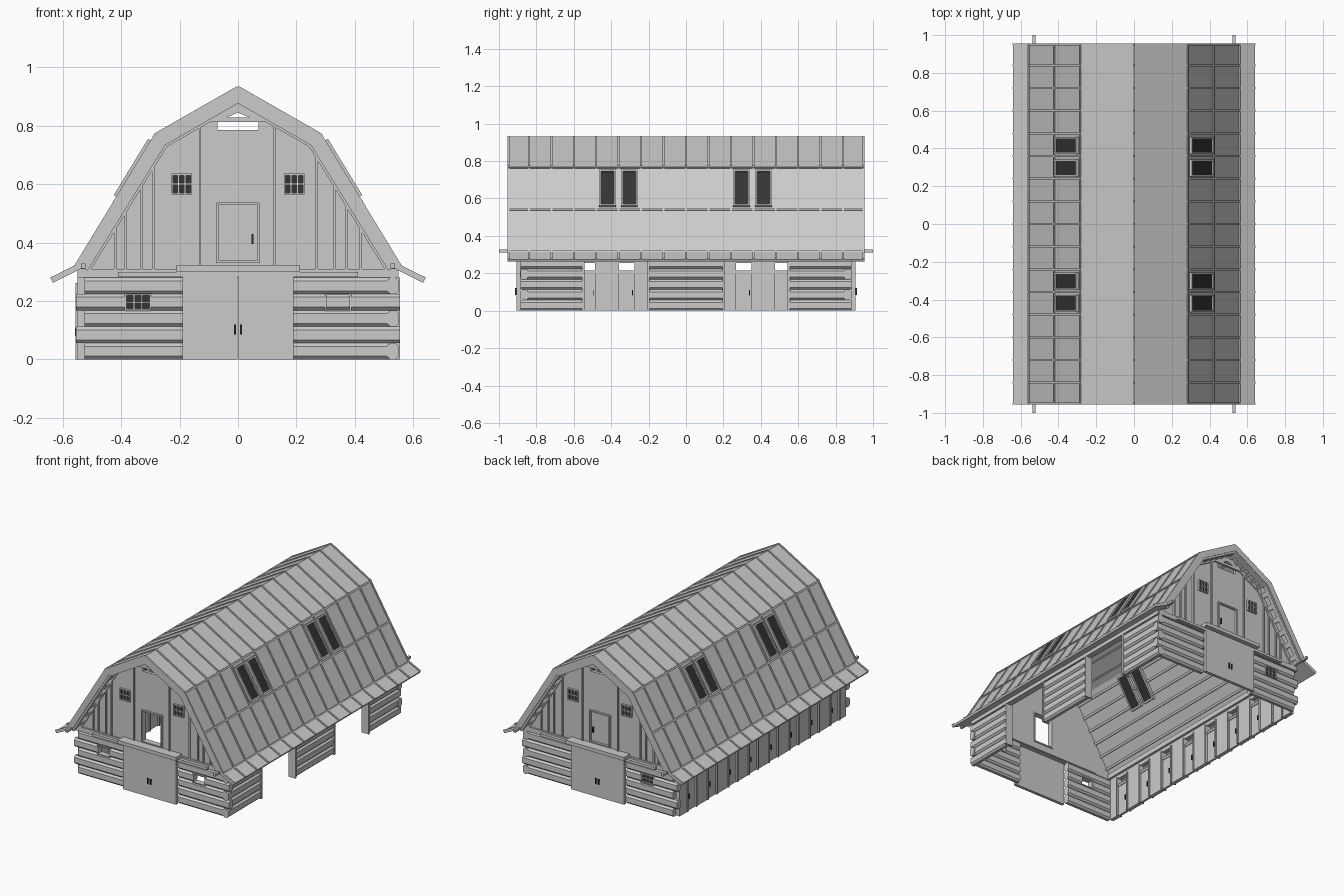
import bpy, bmesh
from mathutils import Vector

if "Cube" in bpy.data.objects:
    bpy.data.objects.remove(bpy.data.objects["Cube"], do_unlink=True)


def material(name, value):
    m = bpy.data.materials.new(name)
    m.use_nodes = True
    color = (value, value, value, 1)
    m.diffuse_color = color
    bsdf = m.node_tree.nodes["Principled BSDF"]
    bsdf.inputs["Base Color"].default_value = color
    bsdf.inputs["Roughness"].default_value = 0.8
    return m


GREY = material("weathered grey", 0.6)
DARK = material("dark glass", 0.035)


def make(name, prisms, mat=GREY):
    """One object from prisms: (axis, outline, low, high)."""
    bm = bmesh.new()
    for axis, outline, lo, hi in prisms:
        rings = []
        for d in (lo, hi):
            co = [(d, a, b) if axis == "x" else (a, d, b) for a, b in outline]
            rings.append([bm.verts.new(c) for c in co])
        n = len(outline)
        bm.faces.new(rings[0])
        bm.faces.new(rings[1])
        for i in range(n):
            j = (i + 1) % n
            bm.faces.new((rings[0][i], rings[0][j], rings[1][j], rings[1][i]))
    bmesh.ops.recalc_face_normals(bm, faces=bm.faces)
    me = bpy.data.meshes.new(name)
    bm.to_mesh(me)
    bm.free()
    me.materials.append(mat)
    ob = bpy.data.objects.new(name, me)
    bpy.context.collection.objects.link(ob)
    return ob


def box(x0, x1, y0, y1, z0, z1):
    return ("y", [(x0, z0), (x1, z0), (x1, z1), (x0, z1)], y0, y1)


def strip(a, b, low, high, y0, y1, s=1):
    """Slab along a roof line, offset along its outward normal."""
    a, b = Vector(a), Vector(b)
    d = (b - a).normalized()
    n = Vector((-d.y, d.x))
    pts = [a + n * low, b + n * low, b + n * high, a + n * high]
    return ("y", [(p.x * s, p.y) for p in pts], y0, y1)


def log(axis, centre, z, lo, hi):
    h, t, c = 0.056, 0.02, 0.011
    pts = [(-t + c, 0), (t - c, 0), (t, c), (t, h - c),
           (t - c, h), (-t + c, h), (-t, h - c), (-t, c)]
    return (axis, [(centre + p, z + q) for p, q in pts], lo, hi)


def window(name, x0, x1, z0, z1, y, e):
    """Three by two panes in a frame."""
    make(name + "_glass", [box(x0, x1, y - 0.004, y + 0.004, z0, z1)], DARK)
    bars, w, d = [], 0.003, 0.012
    for i in range(4):
        x = x0 + (x1 - x0) * i / 3
        bars.append(box(x - w, x + w, y - d, y + d, z0, z1))
    for i in range(3):
        z = z0 + (z1 - z0) * i / 2
        bars.append(box(x0 - w, x1 + w, y - d, y + d, z - w, z + w))
    make(name + "_bars", bars)


RIDGE, KNEE, EAVE, SKIRT = (0, 0.93), (0.28, 0.77), (0.56, 0.31), (0.64, 0.275)
IN_RIDGE, IN_KNEE, IN_EAVE = (0, 0.89), (0.258, 0.742), (0.525, 0.31)
END = 0.955
SIDES = (-1, 1)


def along(a, b, t):
    return Vector(a).lerp(Vector(b), t)


def roof_under(x):
    x = abs(x)
    a, b = (IN_RIDGE, IN_KNEE) if x < IN_KNEE[0] else (IN_KNEE, IN_EAVE)
    return a[1] + (b[1] - a[1]) * (x - a[0]) / (b[0] - a[0])


# Roof shell, eave skirts, seams and purlins
shell, skirts, seams, purlins, plates = [], [], [], [], []
for s in SIDES:
    for quad in ((RIDGE, KNEE, IN_KNEE, IN_RIDGE), (KNEE, EAVE, IN_EAVE, IN_KNEE)):
        shell.append(("y", [(x * s, z) for x, z in quad], -END, END))
    skirts.append(strip((0.545, 0.322), SKIRT, -0.014, 0, -END, END, s))
    for a, b in ((RIDGE, KNEE), (KNEE, EAVE), ((0.545, 0.322), SKIRT)):
        for k in range(-7, 8):
            y = k * 0.12
            seams.append(strip(a, b, -0.004, 0.006, y - 0.005, y + 0.005, s))
        for y in (-END + 0.005, END - 0.005):
            seams.append(strip(a, b, -0.004, 0.006, y - 0.005, y + 0.005, s))
    for t in (0, 0.49, 0.98):
        seams.append(strip(along(KNEE, EAVE, t), along(KNEE, EAVE, t + 0.02),
                           -0.004, 0.007, -END, END, s))
    for a, b, count in ((IN_RIDGE, IN_KNEE, 3), (IN_KNEE, IN_EAVE, 6)):
        for k in range(count):
            t = (k + 0.5) / count
            purlins.append(strip(along(a, b, t - 0.015), along(a, b, t + 0.015),
                                 -0.01, 0.004, -0.86, 0.86, s))
    plates.append(box(s * 0.53 - 0.008, s * 0.53 + 0.008, -1, 1, 0.312, 0.328))
    plates.append(box(s * 0.53 - 0.02, s * 0.53 + 0.02, -0.88, 0.88, 0.28, 0.312))
make("roof_shell", shell)
make("eave_skirts", skirts)
make("roof_seams", seams)
make("roof_purlins", purlins)
make("wall_plates", plates)

# Skylights in the steep slopes
glass, frames = [], []
for s in SIDES:
    for y in (-0.42, -0.303, 0.297, 0.415):
        a, b = along(KNEE, EAVE, 0.06), along(KNEE, EAVE, 0.46)
        glass.append(strip(a, b, -0.045, 0.008, y - 0.036, y + 0.036, s))
        for e in SIDES:
            c = y + e * 0.04
            frames.append(strip(a, b, -0.05, 0.016, c - 0.005, c + 0.005, s))
        for t in (0.05, 0.45):
            frames.append(strip(along(KNEE, EAVE, t), along(KNEE, EAVE, t + 0.02),
                                -0.05, 0.016, y - 0.045, y + 0.045, s))
make("skylight_glass", glass, DARK)
make("skylight_frames", frames)

# Gable ends
cuts = [-0.515, -0.42, -0.33, -0.258, -0.19, -0.13, -0.07,
        0.07, 0.13, 0.19, 0.258, 0.33, 0.42, 0.515]
battens = [-0.42, -0.385, -0.33, -0.29, -0.13, 0.125, 0.27, 0.33, 0.37, 0.42]
for e, end in ((-1, "front"), (1, "back")):
    y0, y1 = sorted((e * 0.855, e * 0.875))
    boards = []
    for a, b in zip(cuts, cuts[1:]):
        if b - a > 0.13:
            boards.append(box(a, b, y0, y1, 0.3, 0.335))
            boards.append(box(a, b, y0, y1, 0.53, 0.785))
        else:
            top = [(b, roof_under(b)), (a, roof_under(a))]
            boards.append(("y", [(a, 0.3), (b, 0.3)] + top, y0, y1))
    make(end + "_gable_boards", boards)
    yb = sorted((e * 0.872, e * 0.885))
    make(end + "_gable_battens", [box(x - 0.004, x + 0.004, *yb, 0.3, roof_under(x))
                                  for x in battens])
    # Rafters, collar tie and lookouts under the overhang
    truss = [box(-0.14, 0.14, *yb, 0.812, 0.828)]
    for s in SIDES:
        for a, b in ((IN_RIDGE, IN_KNEE), (IN_KNEE, IN_EAVE)):
            for ya, d in ((0.86, 0.02), (0.925, 0.012)):
                r = sorted((e * ya, e * (ya + 0.025)))
                truss.append(strip(a, b, -d, 0.005, *r, s))
            for k in range(6):
                t = (k + 0.5) / 6
                r = sorted((e * 0.87, e * 0.95))
                truss.append(strip(along(a, b, t - 0.03), along(a, b, t + 0.03),
                                   -0.012, 0.005, *r, s))
        truss.append(("y", [(0, 0.895), (0, 0.845), (s * 0.075, 0.812),
                            (s * 0.075, roof_under(0.075))], *yb))
    make(end + "_gable_truss", truss)
    # Loft door surround, beams and sliding doors
    yf = sorted((e * 0.85, e * 0.888))
    trim = [box(s * 0.07 - 0.005, s * 0.07 + 0.005, *yf, 0.33, 0.535) for s in SIDES]
    trim += [box(-0.07, 0.07, *yf, z, z + 0.008) for z in (0.33, 0.53)]
    make(end + "_loft_door_frame", trim)
    yr = sorted((e * 0.85, e * 0.905))
    yh = sorted((e * 0.87, e * 0.935))
    make(end + "_beams", [box(-0.54, 0.54, e * 0.87 - 0.015, e * 0.87 + 0.015, 0.28, 0.31),
                          box(-0.41, 0.41, *yr, 0.283, 0.3),
                          box(-0.21, 0.21, *yh, 0.3, 0.323)])
    yd = sorted((e * 0.885, e * 0.905))
    make(end + "_sliding_doors", [box(-0.19, -0.001, *yd, 0, 0.283),
                                  box(0.001, 0.19, *yd, 0, 0.283)])
    yk = sorted((e * 0.9, e * 0.915))
    make(end + "_door_handles", [box(x - 0.003, x + 0.003, *yk, 0.085, 0.12)
                                 for x in (-0.01, 0.01)], DARK)
    for s, side in ((-1, "right"), (1, "left")):
        x0, x1 = sorted((s * 0.16, s * 0.225))
        window(end + "_" + side + "_loft_window", x0, x1, 0.567, 0.633, e * 0.876, e)
    # Log end wall with window gaps
    logs, surround = [], []
    for i in range(5):
        reach = 0.555 if i % 2 else 0.525
        for s in SIDES:
            gap = i == 3 and (e < 0 or s < 0)
            spans = [(0.19, 0.3), (0.385, reach)] if gap else [(0.19, reach)]
            for a, b in spans:
                lo, hi = sorted((a * s, b * s))
                logs.append(log("x", e * 0.865, i * 0.056, lo, hi))
            if gap:
                for x in (0.3, 0.385):
                    surround.append(box(s * x - 0.003, s * x + 0.003, *yf, 0.168, 0.224))
                for z in (0.166, 0.221):
                    surround.append(box(s * 0.3425 - 0.045, s * 0.3425 + 0.045, *yf, z, z + 0.005))
    make(end + "_log_wall", logs)
    make(end + "_window_surrounds", surround)

window("back_lower_window", -0.383, -0.302, 0.171, 0.221, 0.87, 1)
make("loft_door", [box(-0.066, 0.066, 0.862, 0.874, 0.337, 0.53)])
make("loft_door_handle", [box(0.047, 0.053, 0.85, 0.886, 0.395, 0.43)], DARK)

# Left log wall with two wide openings
logs, posts = [], []
for i in range(5):
    reach = 0.85 if i % 2 else 0.885
    for a, b in ((-reach, -0.55), (-0.2, 0.2), (0.55, reach)):
        logs.append(log("y", 0.53, i * 0.056, a, b))
for y in (-0.55, -0.2, 0.2, 0.55):
    posts.append(box(0.505, 0.555, y - 0.006, y + 0.006, 0, 0.28))
make("left_log_wall", [("y", p, a, b) for _, p, a, b in logs])
make("opening_posts", posts)

# Right wall of stall doors with open transoms
doors, wall, handles, edge = [], [], [], -0.85
for k in range(8):
    y = -0.735 + k * 0.2087
    a, b = y - 0.046, y + 0.046
    wall.append(box(-0.55, -0.525, edge, a, 0, 0.28))
    wall.append(box(-0.55, -0.525, a, b, 0.2, 0.215))
    wall.append(box(-0.55, -0.525, a, b, 0.256, 0.28))
    for c in (a, b):
        wall.append(box(-0.556, -0.518, c - 0.005, c + 0.005, 0, 0.262))
    doors.append(box(-0.545, -0.53, a, b, 0, 0.2))
    handles.append(box(-0.558, -0.517, b - 0.018, b - 0.013, 0.08, 0.11))
    edge = b
wall.append(box(-0.55, -0.525, edge, 0.85, 0, 0.28))
make("right_stall_wall", wall)
make("stall_doors", doors)
make("stall_handles", handles, DARK)
